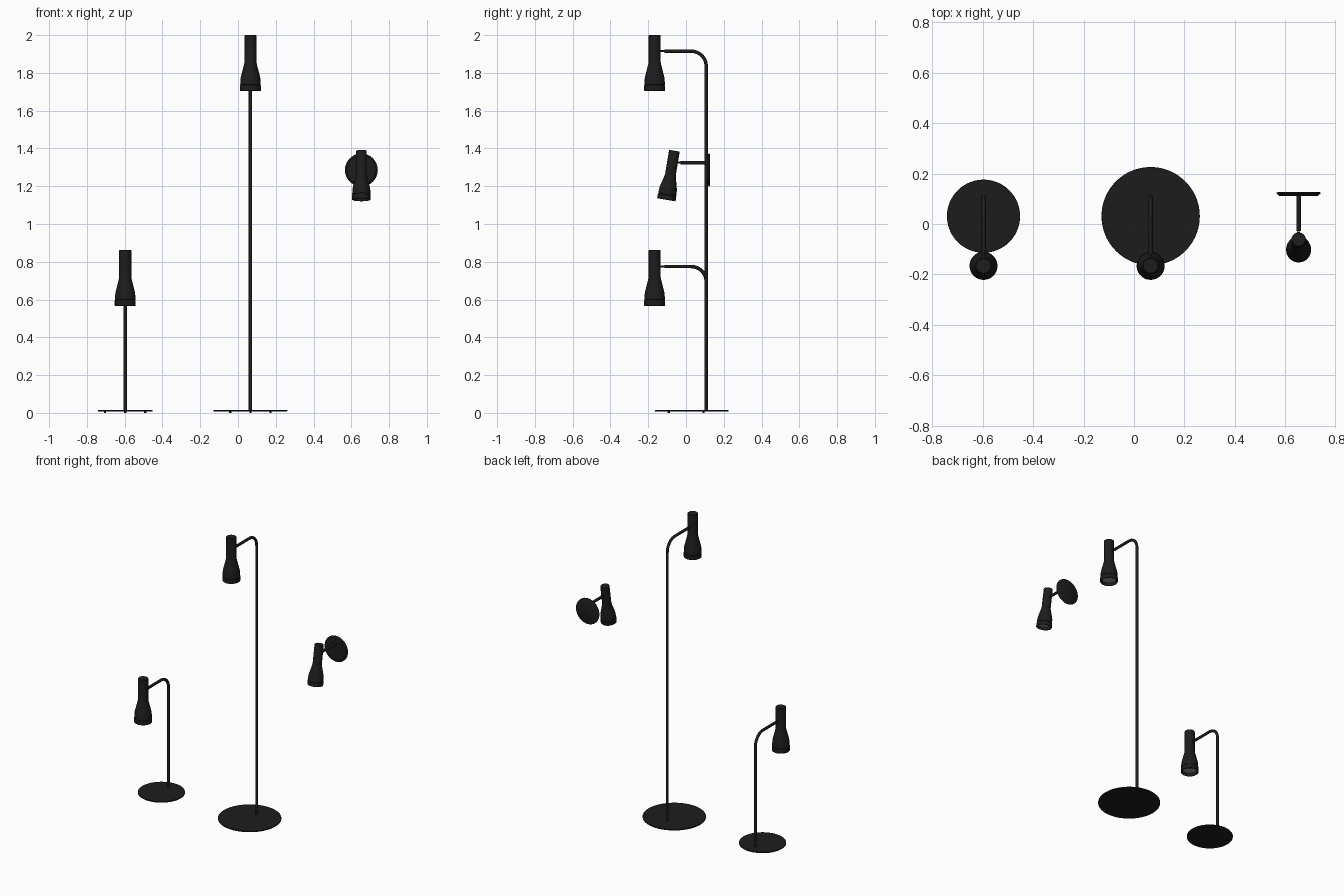
import bpy, bmesh, math
from mathutils import Matrix, Vector

if "Cube" in bpy.data.objects:
    bpy.data.objects.remove(bpy.data.objects["Cube"])


def material(name, c):
    m = bpy.data.materials.new(name)
    m.diffuse_color = (*c, 1)
    m.use_nodes = True
    m.node_tree.nodes["Principled BSDF"].inputs["Base Color"].default_value = m.diffuse_color
    return m


BLACK = material("black_metal", (0.012, 0.012, 0.012))
GLASS = material("diffuser_glass", (0.3, 0.3, 0.3))


def smooth(ob, mat):
    ob.data.materials.clear()
    ob.data.materials.append(mat)
    bpy.ops.object.select_all(action='DESELECT')
    bpy.context.view_layer.objects.active = ob
    ob.select_set(True)
    bpy.ops.object.shade_smooth_by_angle(angle=math.radians(35))
    return ob


def lathe(name, profile, matrix, mat=BLACK, n=48):
    """Revolve (radius, height) points about local z; zero radii close the ends."""
    bm = bmesh.new()
    vs = [bm.verts.new((r, 0, z)) for r, z in profile]
    es = [bm.edges.new(p) for p in zip(vs, vs[1:])]
    bmesh.ops.spin(bm, geom=vs + es, cent=(0, 0, 0), axis=(0, 0, 1),
                   angle=2 * math.pi, steps=n, use_merge=True)
    bmesh.ops.remove_doubles(bm, verts=bm.verts, dist=1e-5)
    bmesh.ops.recalc_face_normals(bm, faces=bm.faces)
    me = bpy.data.meshes.new(name)
    bm.to_mesh(me)
    bm.free()
    ob = bpy.data.objects.new(name, me)
    bpy.context.collection.objects.link(ob)
    ob.matrix_world = matrix
    return smooth(ob, mat)


def tube(name, pts, radius):
    """Round capped tube through a list of points."""
    cu = bpy.data.curves.new(name, 'CURVE')
    cu.dimensions = '3D'
    cu.bevel_depth = radius
    cu.bevel_resolution = 4
    cu.use_fill_caps = True
    sp = cu.splines.new('POLY')
    sp.points.add(len(pts) - 1)
    for p, co in zip(sp.points, pts):
        p.co = (*co, 1)
    ob = bpy.data.objects.new(name, cu)
    bpy.context.collection.objects.link(ob)
    bpy.ops.object.select_all(action='DESELECT')
    bpy.context.view_layer.objects.active = ob
    ob.select_set(True)
    bpy.ops.object.convert(target='MESH')
    return smooth(bpy.context.object, BLACK)


# Spotlight shade, hollow at the bottom; origin at the bottom rim centre
SHADE = [(0, .296), (.029, .296), (.032, .293), (.032, .152), (.0335, .143),
         (.050, .078), (.0525, .066), (.0545, .034), (.053, .032), (.053, .030),
         (.0555, .028), (.0555, .002), (.0535, 0), (.050, 0), (.048, .004),
         (.048, .045), (.030, .07), (0, .07)]
LENS = [(0, .020), (.047, .020), (.047, .026), (0, .026)]


def head(prefix, pos, tilt=0, s=1):
    m = Matrix.Translation(pos) @ Matrix.Rotation(tilt, 4, 'X') @ Matrix.Scale(s, 4)
    lathe(prefix + "_shade", SHADE, m)
    lathe(prefix + "_diffuser", LENS, m, GLASS)


def joint(prefix, x, y_arm, y_head, z):
    # thin swivel pin between arm tip and shade
    tube(prefix + "_swivel_pin", [(x, y_arm, z), (x, y_head, z)], .0055)


def standing_lamp(prefix, x, base_r, arm_z, shade_z):
    yc, yp, bend = .031, .107, .08
    # disc base on three small feet
    lathe(prefix + "_base", [(0, .008), (base_r - .001, .008), (base_r, .009),
                             (base_r, .015), (base_r - .001, .016), (0, .016)],
          Matrix.Translation((x, yc, 0)), n=96)
    for i in range(3):
        a = math.radians(30 + 120 * i)
        lathe(f"{prefix}_foot_{i + 1}", [(0, 0), (.006, 0), (.006, .009), (0, .009)],
              Matrix.Translation((x + .123 * math.cos(a), yc + .123 * math.sin(a), 0)), n=16)
    # pole bending forward into the arm
    pts = [(x, yp, .012)]
    for i in range(13):
        a = math.pi / 2 * i / 12
        pts.append((x, yp - bend + bend * math.cos(a), arm_z - bend + bend * math.sin(a)))
    pts.append((x, -.115, arm_z))
    tube(prefix + "_pole", pts, .0092)
    joint(prefix, x, -.11, -.15, arm_z)
    head(prefix, (x, -.166, shade_z))


standing_lamp("floor_lamp", .066, .195, 1.915, 1.704)
standing_lamp("table_lamp", -.597, .145, .775, .566)

# Wall lamp: round plate, straight arm, tilted shade
wx = .653
lathe("wall_plate", [(0, 0), (.084, 0), (.087, .002), (.087, .005), (.077, .014), (0, .014)],
      Matrix.Translation((wx, .126, 1.286)) @ Matrix.Rotation(math.pi / 2, 4, 'X'), n=64)
tube("wall_arm", [(wx, .118, 1.325), (wx, -.028, 1.325)], .0092)
joint("wall_lamp", wx, -.03, -.065, 1.325)
head("wall_lamp", Vector((wx, -.104, 1.128)), -math.radians(9.3), .89)
